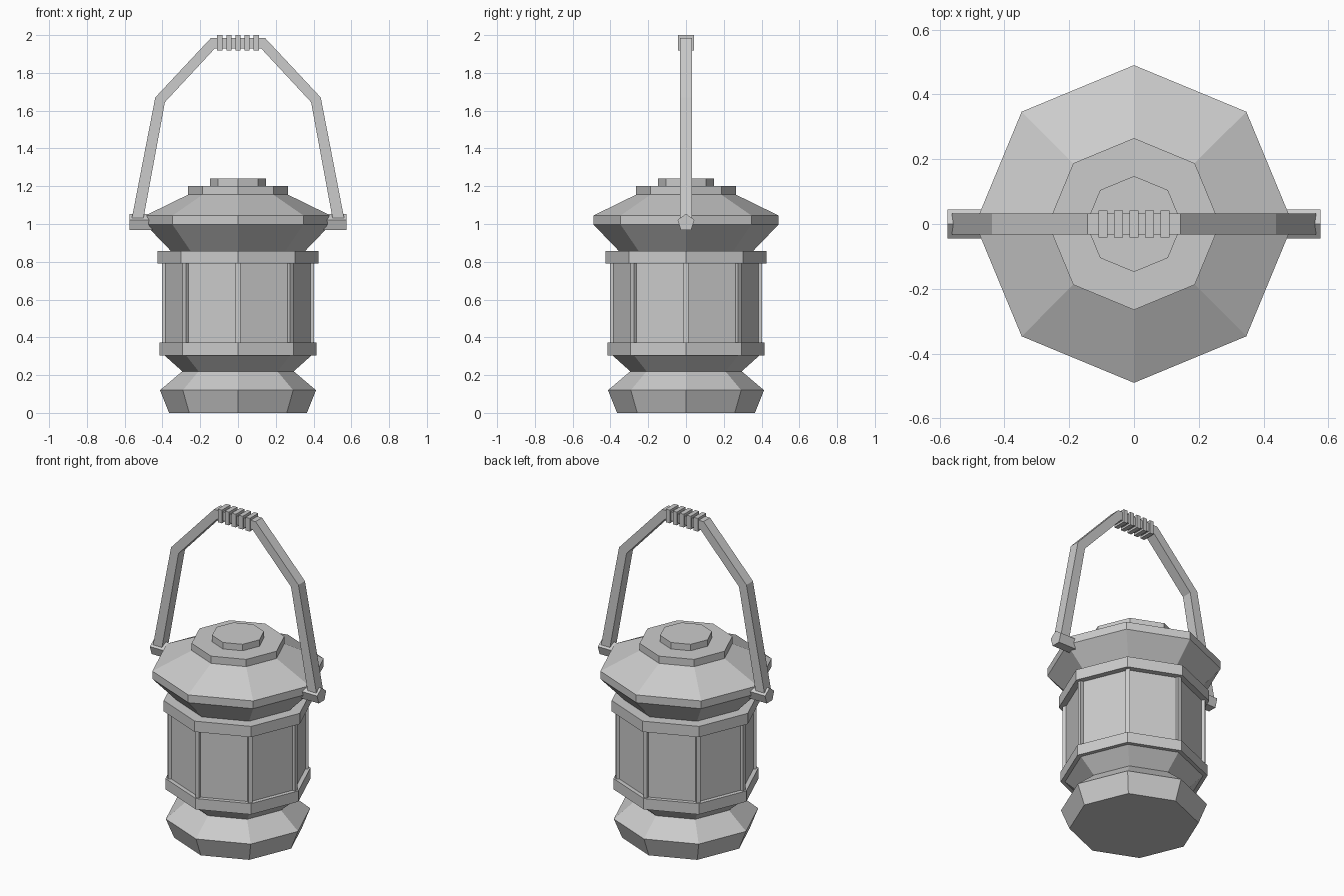
import bpy, bmesh
from math import cos, sin, pi
from mathutils import Matrix, Vector

cube = bpy.data.objects.get("Cube")
if cube:
    bpy.data.objects.remove(cube, do_unlink=True)

metal = bpy.data.materials.new("grey_metal")
metal.use_nodes = True
GREY = (0.6, 0.6, 0.6, 1)
metal.diffuse_color = GREY
metal.node_tree.nodes["Principled BSDF"].inputs["Base Color"].default_value = GREY


def finish(name, bm):
    bmesh.ops.recalc_face_normals(bm, faces=bm.faces)
    mesh = bpy.data.meshes.new(name)
    bm.to_mesh(mesh)
    bm.free()
    mesh.materials.append(metal)
    obj = bpy.data.objects.new(name, mesh)
    bpy.context.collection.objects.link(obj)
    return obj


def turned(name, profile, sides=8):
    """Closed solid turned around z from (radius, height) pairs."""
    bm = bmesh.new()
    rings = [[bm.verts.new((r * cos(2 * pi * i / sides), r * sin(2 * pi * i / sides), z))
              for i in range(sides)] for r, z in profile]
    for low, high in zip(rings, rings[1:]):
        for i in range(sides):
            j = (i + 1) % sides
            bm.faces.new((low[i], low[j], high[j], high[i]))
    bm.faces.new(rings[0])
    bm.faces.new(rings[-1])
    return finish(name, bm)


def box(bm, centre, size, turn=Matrix()):
    bmesh.ops.create_cube(bm, size=1, matrix=turn @ Matrix.Translation(centre)
                          @ Matrix.Diagonal(Vector(size).to_4d()))


# Octagonal body, from the foot to the lid
turned("foot", [(0.365, 0), (0.413, 0.12), (0.295, 0.22)])
turned("lower_collar", [(0.295, 0.22), (0.39, 0.305)])
turned("lower_band", [(0.415, 0.305), (0.415, 0.372)])
turned("glass", [(0.388, 0.372), (0.388, 0.79)])
turned("upper_band", [(0.425, 0.79), (0.425, 0.857)])
turned("lid", [(0.355, 0.857), (0.49, 0.997), (0.49, 1.045), (0.265, 1.155)])
turned("lid_ring", [(0.265, 1.155), (0.265, 1.2)])
turned("lid_knob", [(0.148, 1.2), (0.148, 1.24)])

# Thin posts on the corners of the glass
bm = bmesh.new()
for i in range(8):
    box(bm, (0.387, 0, 0.581), (0.03, 0.024, 0.42), Matrix.Rotation(i * pi / 4, 4, "Z"))
finish("glass_posts", bm)

# Five-sided pivots on both sides
for side, label in ((1, "left"), (-1, "right")):
    pivot = turned(label + "_pivot", [(0.047, 0.42), (0.047, 0.575)], sides=5)
    lay = Matrix(((0, 0, side, 0), (0, 1, 0, 0), (1, 0, 0, 1.007), (0, 0, 0, 1)))
    pivot.data.transform(lay)
    if side > 0:
        pivot.data.flip_normals()

# Bent flat-sided handle: outer and inner outline, mirrored
outer = [(0.562, 1.03), (0.438, 1.67), (0.143, 1.985)]
inner = [(0.502, 1.022), (0.387, 1.645), (0.122, 1.93)]
arch = [list(half) + [(-x, z) for x, z in reversed(half)] for half in (outer, inner)]
bm = bmesh.new()
sections = []
for (ox, oz), (ix, iz) in zip(*arch):
    corners = ((ox, -0.032, oz), (ox, 0.032, oz), (ix, 0.032, iz), (ix, -0.032, iz))
    sections.append([bm.verts.new(c) for c in corners])
for a, b in zip(sections, sections[1:]):
    for i in range(4):
        j = (i + 1) % 4
        bm.faces.new((a[i], a[j], b[j], b[i]))
bm.faces.new(sections[0])
bm.faces.new(sections[-1])
finish("handle", bm)

# Grip ridges on top of the handle
bm = bmesh.new()
for i in range(-2, 3):
    box(bm, (i * 0.048, 0, 1.959), (0.028, 0.083, 0.082))
finish("grip_ridges", bm)
